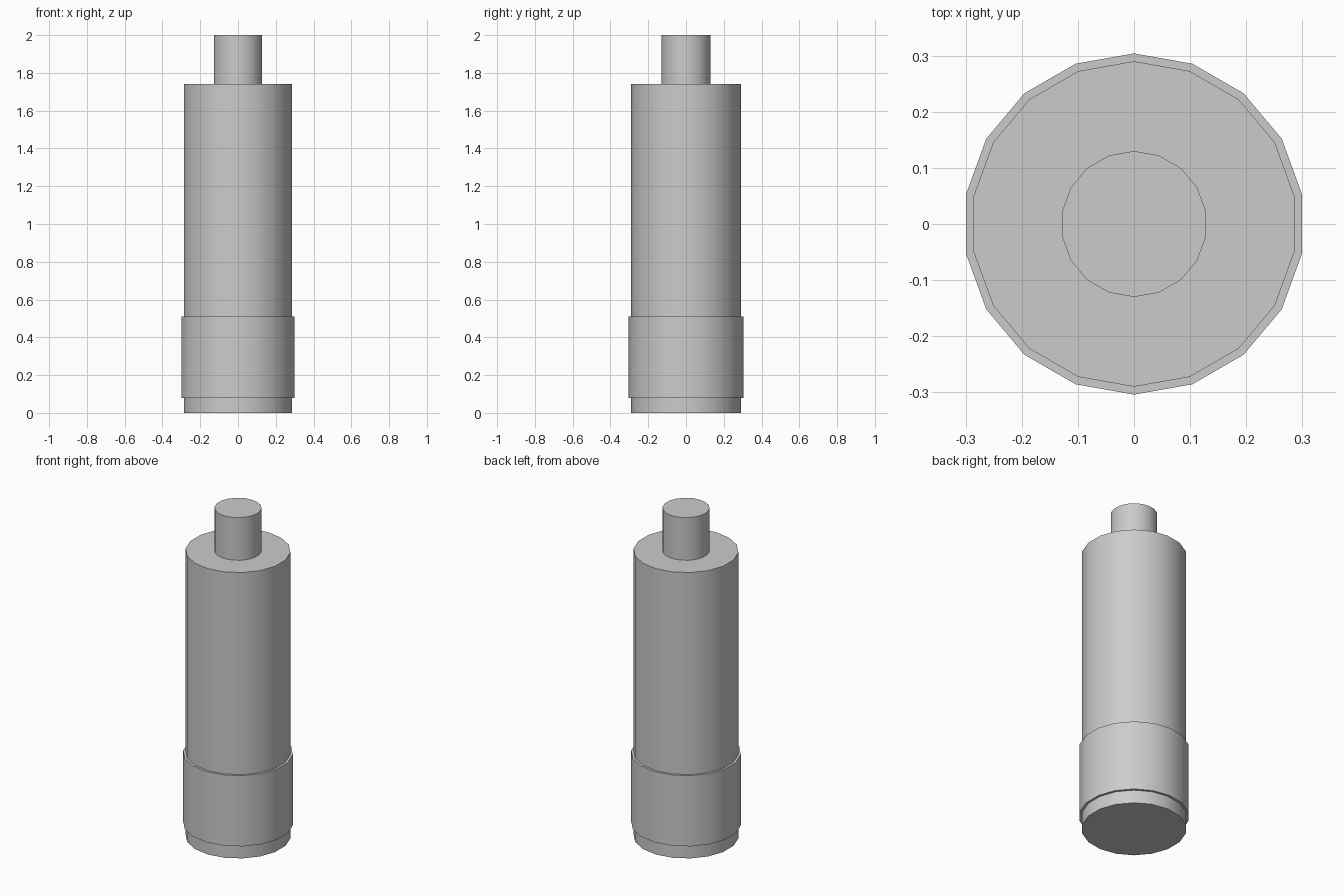
import bpy, math

if "Cube" in bpy.data.objects:
    bpy.data.objects.remove(bpy.data.objects["Cube"])

SIDES = 18

grey = bpy.data.materials.new("plain grey")
grey.diffuse_color = (0.6, 0.6, 0.6, 1)
grey.use_nodes = True
grey.node_tree.nodes["Principled BSDF"].inputs["Base Color"].default_value = grey.diffuse_color


def cylinder(name, radius, z0, z1):
    """Upright smooth-sided cylinder with one corner pointing to +y."""
    bpy.ops.mesh.primitive_cylinder_add(
        vertices=SIDES, radius=radius, depth=z1 - z0,
        location=(0, 0, (z0 + z1) / 2))
    ob = bpy.context.object
    ob.name = name
    ob.data.materials.append(grey)
    bpy.ops.object.shade_smooth_by_angle(angle=math.radians(30))
    return ob


# Main barrel, wider collar near the foot, and narrow top post
cylinder("barrel", 0.29, 0.0, 1.74)
cylinder("collar", 0.304, 0.08, 0.51)
cylinder("top_post", 0.13, 1.74, 2.0)
